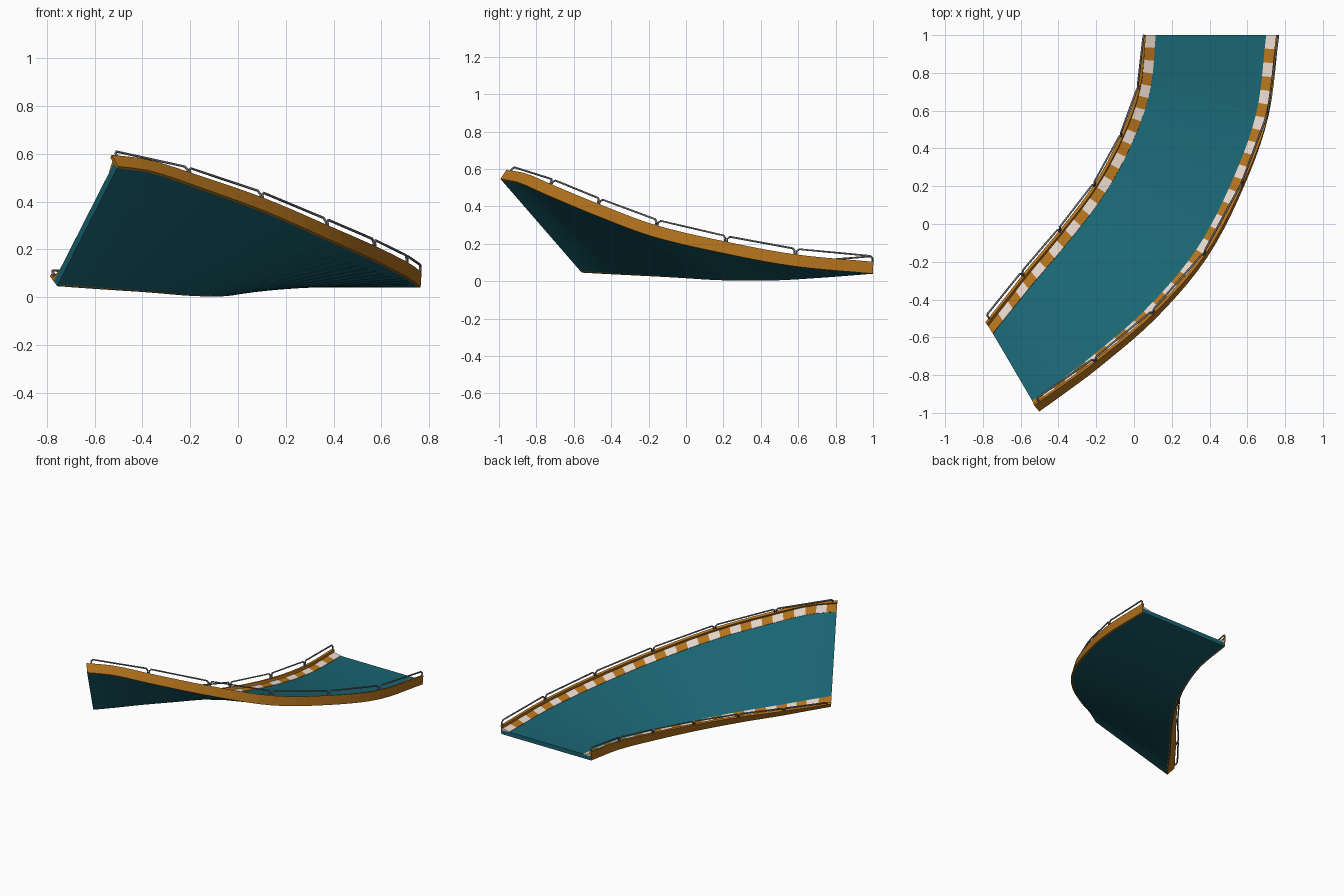
import bpy, math
from mathutils import Vector

if "Cube" in bpy.data.objects:
    bpy.data.objects.remove(bpy.data.objects["Cube"])

# Bottom outer edges of the banked track, from the level end to the steep end
KNOTS = [0, 1, 2, 3, 4, 5, 5.55, 6]
RIGHT = [(.768, 1, .04), (.718, .58, .08), (.587, .2, .15), (.39, -.18, .24),
         (.12, -.5, .36), (-.18, -.76, .47), (-.36, -.895, .53), (-.5, -.995, .55)]
LEFT = [(.047, 1, .04), (.022, .72, .018), (-.062, .46, .003), (-.2, .19, .004),
        (-.38, -.06, .018), (-.57, -.3, .03), (-.66, -.425, .036), (-.758, -.555, .043)]


def material(name, rgb):
    m = bpy.data.materials.new(name)
    m.diffuse_color = (*rgb, 1)
    m.use_nodes = True
    m.node_tree.nodes["Principled BSDF"].inputs["Base Color"].default_value = m.diffuse_color
    return m


TEAL = material("teal", (.01, .13, .17))
ORANGE = material("orange", (.45, .17, .012))
WHITE = material("off_white", (.78, .66, .58))
GREY = material("rail_grey", (.16, .16, .17))


def spline(pts, t):
    p = [Vector(q) for q in pts]
    n = len(p) - 1
    i = max(j for j in range(n) if KNOTS[j] <= max(t, 0))
    h = KNOTS[i + 1] - KNOTS[i]

    def slope(j):
        a, b = max(j - 1, 0), min(j + 1, n)
        return (p[b] - p[a]) / (KNOTS[b] - KNOTS[a])
    s = (t - KNOTS[i]) / h
    return (p[i] * (2*s**3 - 3*s*s + 1) + slope(i) * h * (s**3 - 2*s*s + s)
            + p[i + 1] * (3*s*s - 2*s**3) + slope(i + 1) * h * (s**3 - s*s))


def place(t, side, u, v):
    """Point u inward from the given edge (0 left, 1 right), v above the underside."""
    l, r = spline(LEFT, t), spline(RIGHT, t)
    a, b = max(t - .05, 0), min(t + .05, 6)
    run = spline(LEFT, b) + spline(RIGHT, b) - spline(LEFT, a) - spline(RIGHT, a)
    across = (r - l).normalized()
    up = across.cross(-run).normalized()
    if up.z < 0:
        up = -up
    return (r - across * u if side else l + across * u) + up * v


def sweep(name, profile, steps, mats):
    """Sweep a closed profile of (side, u, v); materials alternate per step."""
    k = len(profile)
    verts = [place(6 * i / steps, *p) for i in range(steps + 1) for p in profile]
    faces, idx = [], []
    for i in range(steps):
        for j in range(k):
            a, b = i * k + j, i * k + (j + 1) % k
            faces.append((a, b, b + k, a + k))
            idx.append(i % len(mats))
    faces += [tuple(range(k))[::-1], tuple(range(steps * k, steps * k + k))]
    idx += [0, (steps - 1) % len(mats)]
    me = bpy.data.meshes.new(name)
    me.from_pydata(verts, [], faces)
    for m in mats:
        me.materials.append(m)
    me.polygons.foreach_set("material_index", idx)
    ob = bpy.data.objects.new(name, me)
    bpy.context.collection.objects.link(ob)
    # consistent outward normals
    bpy.context.view_layer.objects.active = ob
    ob.select_set(True)
    bpy.ops.object.mode_set(mode='EDIT')
    bpy.ops.mesh.select_all(action='SELECT')
    bpy.ops.mesh.normals_make_consistent(inside=False)
    bpy.ops.object.mode_set(mode='OBJECT')
    ob.select_set(False)


# Road deck
sweep("road_deck", [(0, .006, 0), (1, .006, 0), (1, .006, .03), (0, .006, .03)], 30, [TEAL])

POSTS = [0, 1, 2, 3, 4, 5, 5.93]
for side, label, stripes in ((0, "left", 26), (1, "right", 34)):
    # Side wall
    sweep(label + "_wall", [(side, .004, 0), (side, .016, 0), (side, .016, .062),
                            (side, 0, .064)], 30, [ORANGE])
    # Striped kerb sloping up to the wall
    sweep(label + "_kerb", [(side, .012, .028), (side, .068, .028), (side, .068, .032),
                            (side, .012, .044)], stripes, [WHITE, ORANGE])
    # Straight guard rails, each bent down to the wall at both ends
    cu = bpy.data.curves.new(label + "_guard_rails", 'CURVE')
    cu.dimensions = '3D'
    cu.bevel_depth = .0055
    cu.bevel_resolution = 1
    cu.use_fill_caps = True
    for t0, t1 in zip(POSTS, POSTS[1:]):
        t0, t1 = t0 + .015, t1 - .015
        a, b = place(t0, side, .004, .094), place(t1, side, .004, .094)
        pts = [place(t0, side, .006, .06), place(t0, side, .005, .082), a.lerp(b, .03),
               a.lerp(b, .97), place(t1, side, .005, .082), place(t1, side, .006, .06)]
        sp = cu.splines.new('POLY')
        sp.points.add(len(pts) - 1)
        for q, co in zip(sp.points, pts):
            q.co = (*co, 1)
    cu.materials.append(GREY)
    bpy.context.collection.objects.link(bpy.data.objects.new(label + "_guard_rails", cu))
